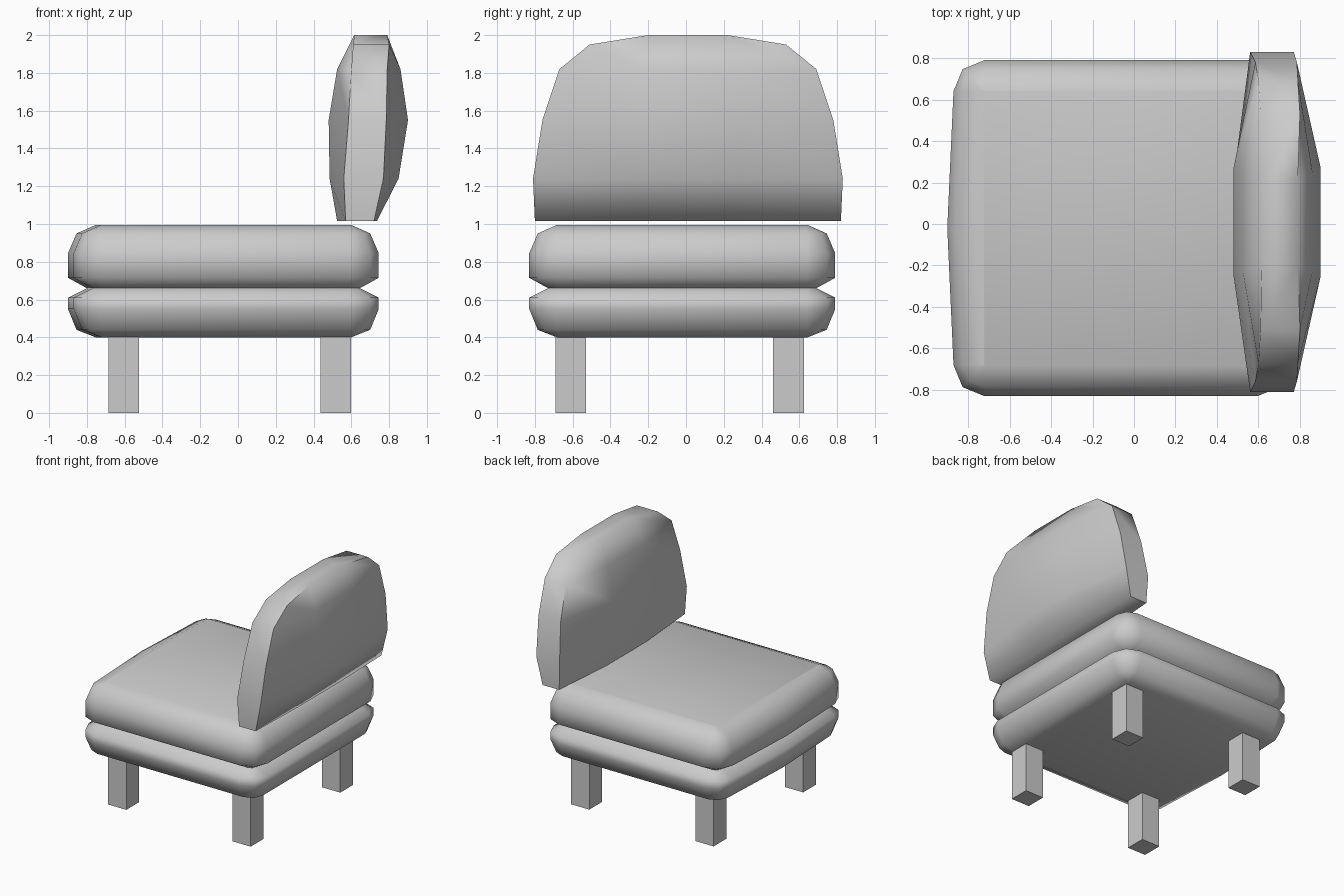
import bpy, math

if "Cube" in bpy.data.objects:
    bpy.data.objects.remove(bpy.data.objects["Cube"])

def make_mesh(name, verts, faces, smooth=None):
    mesh = bpy.data.meshes.new(name)
    mesh.from_pydata(verts, [], faces)
    mesh.update()
    obj = bpy.data.objects.new(name, mesh)
    bpy.context.collection.objects.link(obj)
    bpy.ops.object.select_all(action='DESELECT')
    obj.select_set(True)
    bpy.context.view_layer.objects.active = obj
    bpy.ops.object.mode_set(mode='EDIT')
    bpy.ops.mesh.select_all(action='SELECT')
    bpy.ops.mesh.normals_make_consistent(inside=False)
    bpy.ops.object.mode_set(mode='OBJECT')
    if smooth:
        bpy.ops.object.shade_smooth_by_angle(angle=math.radians(smooth))
    return obj

def loft(name, rings, smooth):
    n = len(rings[0])
    verts = [v for ring in rings for v in ring]
    faces = [(k*n + i, k*n + (i+1) % n, (k+1)*n + (i+1) % n, (k+1)*n + i)
             for k in range(len(rings) - 1) for i in range(n)]
    faces += [tuple(range(n)), tuple(range(len(verts) - n, len(verts)))]
    return make_mesh(name, verts, faces, smooth)

# Seat: rounded-corner rings stacked along a pinched double-cushion profile
R = 0.15
CORNERS = [(0.595, 0.64, 0), (-0.72, 0.64, 90), (-0.72, -0.68, 180), (0.595, -0.68, 270)]

def seat_ring(inset, z):
    r = max(R - inset, 0.004)
    ring = []
    for cx, cy, start in CORNERS:
        for step in (0, 45, 90):
            a = math.radians(start + step)
            ring.append((cx + r*math.cos(a), cy + r*math.sin(a), z))
        if start == 90:  # slight bulge in the middle of the open edge
            ring.append((cx - r - 0.03, -0.02, z))
    return ring

SEAT_PROFILE = [(0.15, 0.40), (0.045, 0.44), (0, 0.55), (0, 0.61), (0.10, 0.66),
                (0, 0.715), (0, 0.845), (0.045, 0.95), (0.15, 0.995)]
loft("seat_cushions", [seat_ring(d, z) for d, z in SEAT_PROFILE], 70)

# Backrest: pillow with four columns per row
# rim half width, rim z, inner half width, inner z, rim x range, inner x range
ROWS = [(0.81, 1.015, 0.25, 1.015, 0.57, 0.72, 0.525, 0.735),
        (0.82, 1.24, 0.25, 1.24, 0.56, 0.77, 0.485, 0.85),
        (0.77, 1.55, 0.26, 1.55, 0.585, 0.785, 0.48, 0.90),
        (0.68, 1.82, 0.24, 1.82, 0.60, 0.79, 0.525, 0.86),
        (0.52, 1.95, 0.21, 2.00, 0.61, 0.80, 0.615, 0.79)]
rings = []
for w, zw, m, zm, x0, x1, mx0, mx1 in ROWS:
    cols = [(-w, zw, x0, x1), (-m, zm, mx0, mx1), (m, zm, mx0, mx1), (w, zw, x0, x1)]
    rings.append([(a, y + 0.01, z) for y, z, a, b in cols] +
                 [(b, y + 0.01, z) for y, z, a, b in reversed(cols)])
back = loft("backrest", rings[:-1] + [rings[-1]], 75)

# Replace the single top cap with three quads so it follows the arched top
mesh = back.data
verts = [tuple(v.co) for v in mesh.vertices]
faces = [tuple(p.vertices) for p in mesh.polygons]
top = len(verts) - 8
faces = [f for f in faces if not (len(f) == 8 and min(f) == top)]
faces += [(top + i, top + i + 1, top + 6 - i, top + 7 - i) for i in range(3)]
bpy.data.objects.remove(back)
make_mesh("backrest", verts, faces, 75)

# Legs
for side, x in (("left", -0.605), ("right", 0.517)):
    for end, y in (("front", -0.61), ("rear", 0.543)):
        bpy.ops.mesh.primitive_cube_add(size=1, location=(x, y, 0.201))
        leg = bpy.context.object
        leg.name = f"{end}_{side}_leg"
        leg.scale = (0.163, 0.163, 0.402)
        bpy.ops.object.transform_apply(location=False, rotation=False, scale=True)
